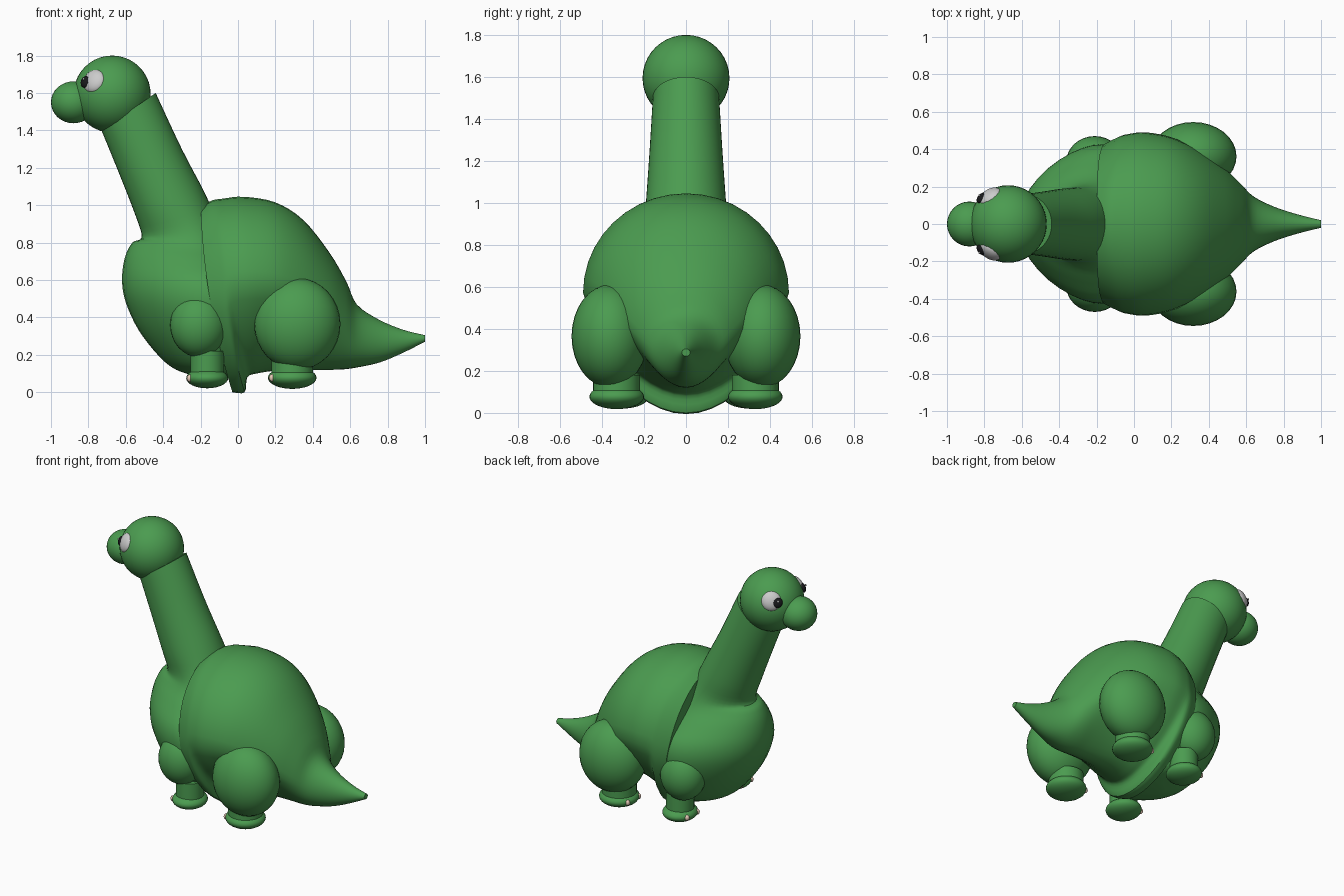
import bpy, bmesh
from math import cos, sin, pi, radians
from mathutils import Vector

if "Cube" in bpy.data.objects:
    bpy.data.objects.remove(bpy.data.objects["Cube"], do_unlink=True)


def material(name, rgb, rough=0.5):
    m = bpy.data.materials.new(name)
    m.use_nodes = True
    m.diffuse_color = (*rgb, 1)
    bsdf = next(n for n in m.node_tree.nodes if n.type == 'BSDF_PRINCIPLED')
    bsdf.inputs["Base Color"].default_value = (*rgb, 1)
    bsdf.inputs["Roughness"].default_value = rough
    return m


GREEN = material("green_skin", (0.07, 0.33, 0.08))
WHITE = material("eye_white", (0.75, 0.75, 0.75))
BLACK = material("pupil_black", (0.01, 0.01, 0.012))
CREAM = material("nail_cream", (0.8, 0.6, 0.48))


def finish(bm, name, mat, angle=40):
    bmesh.ops.recalc_face_normals(bm, faces=bm.faces)
    me = bpy.data.meshes.new(name)
    bm.to_mesh(me)
    bm.free()
    me.materials.append(mat)
    ob = bpy.data.objects.new(name, me)
    bpy.context.collection.objects.link(ob)
    bpy.ops.object.select_all(action='DESELECT')
    ob.select_set(True)
    bpy.context.view_layer.objects.active = ob
    bpy.ops.object.shade_smooth_by_angle(angle=radians(angle))
    return ob


def ball(name, centre, radii, mat=GREEN, normal=None, seg=32):
    """Ellipsoid; its local z can be aimed along a normal."""
    bm = bmesh.new()
    bmesh.ops.create_uvsphere(bm, u_segments=seg, v_segments=seg // 2, radius=1)
    ob = finish(bm, name, mat)
    ob.location = centre
    ob.scale = radii
    if normal:
        ob.rotation_euler = Vector(normal).to_track_quat('Z', 'Y').to_euler()
    return ob


def smooth_rows(rows, steps=4):
    """Catmull-Rom interpolation of the section table."""
    out = []
    vs = [Vector(r) for r in rows]
    for i in range(len(vs) - 1):
        a, b, c, d = vs[max(i - 1, 0)], vs[i], vs[i + 1], vs[min(i + 2, len(vs) - 1)]
        for k in range(steps):
            t = k / steps
            out.append(0.5 * (2 * b + (c - a) * t + (2 * a - 5 * b + 4 * c - d) * t ** 2
                              + (3 * b - a - 3 * c + d) * t ** 3))
    return out + [vs[-1]]


def loft(name, rows, seg=40):
    """Elliptical sections: first edge x, z; opposite edge x, z; half width;
    shift of the flanks along x; narrowing of the second half."""
    bm = bmesh.new()
    rings = []
    for x1, z1, x2, z2, w, bend, pinch in smooth_rows(rows):
        ring = []
        for i in range(seg):
            c, s = cos(2 * pi * i / seg), sin(2 * pi * i / seg)
            ring.append(bm.verts.new(((x1 + x2 + (x1 - x2) * c) / 2 + bend * s * s,
                                      w * s * (1 + pinch * min(c, 0)),
                                      (z1 + z2 + (z1 - z2) * c) / 2)))
        rings.append(ring)
    for a, b in zip(rings, rings[1:]):
        for i in range(seg):
            j = (i + 1) % seg
            bm.faces.new((a[i], a[j], b[j], b[i]))
    bm.faces.new(rings[0])
    bm.faces.new(rings[-1])
    return finish(bm, name, GREEN)


# Rear body with its front rim, running into the tail
loft("rear_body_and_tail", [
    (-.20, .99, -.03, 0, .43, -.035, .15),
    (-.14, 1.025, .035, 0, .465, -.03, .15),
    (-.08, 1.035, .05, .08, .48, -.02, .25),
    (.03, 1.045, .1, .1, .49, 0, .3),
    (.2, 1.015, .2, .115, .46, .01, .4),
    (.35, .92, .33, .12, .39, .01, .45),
    (.49, .745, .45, .12, .3, .01, .4),
    (.58, .59, .56, .122, .215, 0, .2),
    (.635, .47, .65, .135, .145, 0, 0),
    (.75, .39, .76, .16, .09, 0, 0),
    (.88, .335, .88, .21, .05, 0, 0),
    (1, .305, 1, .27, .02, 0, 0)])

# Chest narrowing into the neck
loft("chest_and_neck", [
    (-.22, .085, -.02, .08, .08, .02, 0),
    (-.33, .12, 0, .1, .22, .05, 0),
    (-.42, .19, 0, .18, .31, .08, 0),
    (-.53, .33, 0, .33, .385, .11, 0),
    (-.6, .48, 0, .47, .425, .13, 0),
    (-.62, .6, 0, .59, .405, .13, 0),
    (-.605, .72, -.02, .67, .32, .11, 0),
    (-.565, .8, -.06, .76, .24, .08, 0),
    (-.515, .83, -.11, .91, .2, .03, 0),
    (-.55, .95, -.18, 1.07, .19, 0, 0),
    (-.64, 1.18, -.3, 1.3, .174, 0, 0),
    (-.73, 1.4, -.44, 1.6, .158, 0, 0)])

# Head and muzzle
HEAD = Vector((-.673, 0, 1.594))
ball("head", HEAD, (.206, .207, .206), seg=40)
ball("muzzle", (-.88, 0, 1.55), (.12, .12, .112))

for side, word in ((1, "left"), (-1, "right")):
    # Eyes
    out = Vector((-.105, .16 * side, .075)).normalized()
    ball(f"eye_{word}", HEAD + out * .185, (.066, .066, .038), WHITE, out)
    look = Vector((-.145, .145 * side, .068)).normalized()
    ball(f"pupil_{word}", HEAD + look * .208, (.034, .034, .021), BLACK, look, 20)
    ball(f"eye_glint_{word}", HEAD + look * .229 + Vector((0, 0, .01)),
         (.007, .007, .005), WHITE, look, 12)

    # Legs: thigh, shin, foot and nails
    legs = (("front", (-.21, .33, .36), (.153, .14, .172),
             (-.165, .3, .075), (.112, .12, .054), .09, .22),
            ("rear", (.317, .362, .365), (.231, .183, .245),
             (.29, .33, .077), (.13, .13, .059), .112, .18))
    for kind, tc, tr, fc, fr, shin, top in legs:
        ball(f"{kind}_thigh_{word}", (tc[0], tc[1] * side, tc[2]), tr)
        foot = Vector((fc[0], fc[1] * side, fc[2]))
        ball(f"{kind}_foot_{word}", foot, fr)
        bm = bmesh.new()
        bmesh.ops.create_cone(bm, cap_ends=True, segments=32, radius1=shin,
                              radius2=shin, depth=top - .09)
        leg = finish(bm, f"{kind}_shin_{word}", GREEN)
        leg.location = (foot.x, foot.y, (top + .09) / 2)
        for n, a in enumerate((-.52, .52)):
            tip = Vector((-fr[0] * cos(a), fr[1] * sin(a), 0)) * .96
            ball(f"{kind}_nail_{word}_{n + 1}", foot + tip, (.016, .016, .02), CREAM, seg=12)
